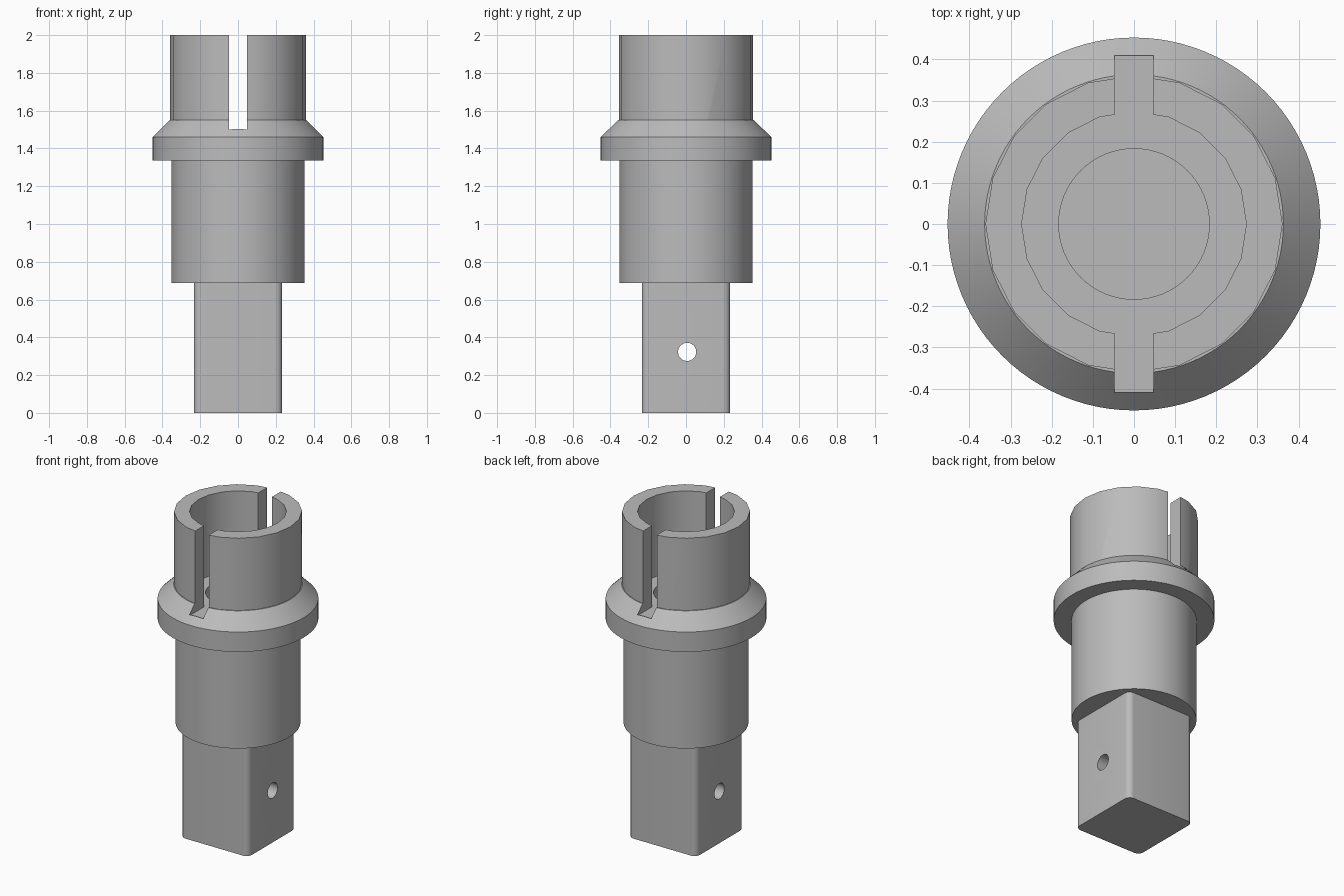
import bpy, bmesh, math
from mathutils import Matrix

cube = bpy.data.objects.get("Cube")
if cube:
    bpy.data.objects.remove(cube, do_unlink=True)

steel = bpy.data.materials.new("grey steel")
steel.use_nodes = True
GREY = (0.5, 0.5, 0.5, 1)
steel.diffuse_color = GREY
steel.node_tree.nodes["Principled BSDF"].inputs["Base Color"].default_value = GREY


def finish(name, bm):
    bmesh.ops.recalc_face_normals(bm, faces=bm.faces)
    mesh = bpy.data.meshes.new(name)
    bm.to_mesh(mesh)
    bm.free()
    mesh.materials.append(steel)
    obj = bpy.data.objects.new(name, mesh)
    bpy.context.collection.objects.link(obj)
    return obj


def lathe(name, profile, sides):
    """Solid of revolution from (radius, height) pairs, capped at both ends."""
    bm = bmesh.new()
    rings = []
    for r, z in profile:
        angles = [math.tau * i / sides for i in range(sides)]
        rings.append([bm.verts.new((r * math.cos(a), r * math.sin(a), z)) for a in angles])
    for low, high in zip(rings, rings[1:]):
        for i in range(sides):
            j = (i + 1) % sides
            bm.faces.new((low[i], low[j], high[j], high[i]))
    bm.faces.new(rings[0][::-1])
    bm.faces.new(rings[-1])
    return finish(name, bm)


def box(name, half_x, half_y, z0, z1, corner=0):
    bm = bmesh.new()
    size = Matrix.Diagonal((2 * half_x, 2 * half_y, z1 - z0, 1))
    bmesh.ops.create_cube(bm, size=1, matrix=Matrix.Translation((0, 0, (z0 + z1) / 2)) @ size)
    if corner:
        upright = [e for e in bm.edges if abs(e.verts[0].co.z - e.verts[1].co.z) > 0.1]
        bmesh.ops.bevel(bm, geom=upright, offset=corner, segments=6, profile=0.5, affect='EDGES')
    return finish(name, bm)


def activate(obj):
    bpy.ops.object.select_all(action='DESELECT')
    obj.select_set(True)
    bpy.context.view_layer.objects.active = obj


def combine(obj, tool, operation='DIFFERENCE'):
    mod = obj.modifiers.new("combine", 'BOOLEAN')
    mod.object, mod.operation, mod.solver = tool, operation, 'EXACT'
    activate(obj)
    bpy.ops.object.modifier_apply(modifier=mod.name)
    bpy.data.objects.remove(tool, do_unlink=True)


FLOOR = 1.495  # bottom of the socket and its slot

# Round body with its chamfered collar
body = lathe("body_and_socket", [(0.352, 0.688), (0.352, 1.336), (0.453, 1.336),
                                 (0.453, 1.46), (0.363, 1.55)], 96)

# Coarser socket tube on top, then its bore, slot and deeper pilot bore
combine(body, lathe("socket", [(0.361, 1.4), (0.361, 2)], 20), 'UNION')
combine(body, lathe("socket_bore", [(0.273, FLOOR), (0.273, 2.1)], 20))
combine(body, box("slot", 0.047, 0.41, FLOOR, 2.1))
combine(body, lathe("pilot_bore", [(0.183, 1), (0.183, 1.6)], 64))

# Square shank with rounded corners and a cross pin hole
shank = box("square_shank", 0.234, 0.234, 0, 0.7, 0.036)
pin = lathe("pin_hole", [(0.048, -0.5), (0.048, 0.5)], 32)
pin.data.transform(Matrix.Translation((0, 0.006, 0.323)) @ Matrix.Rotation(math.pi / 2, 4, 'Y'))
combine(shank, pin)

for part in (body, shank):
    activate(part)
    bpy.ops.object.shade_smooth_by_angle(angle=math.radians(30))
